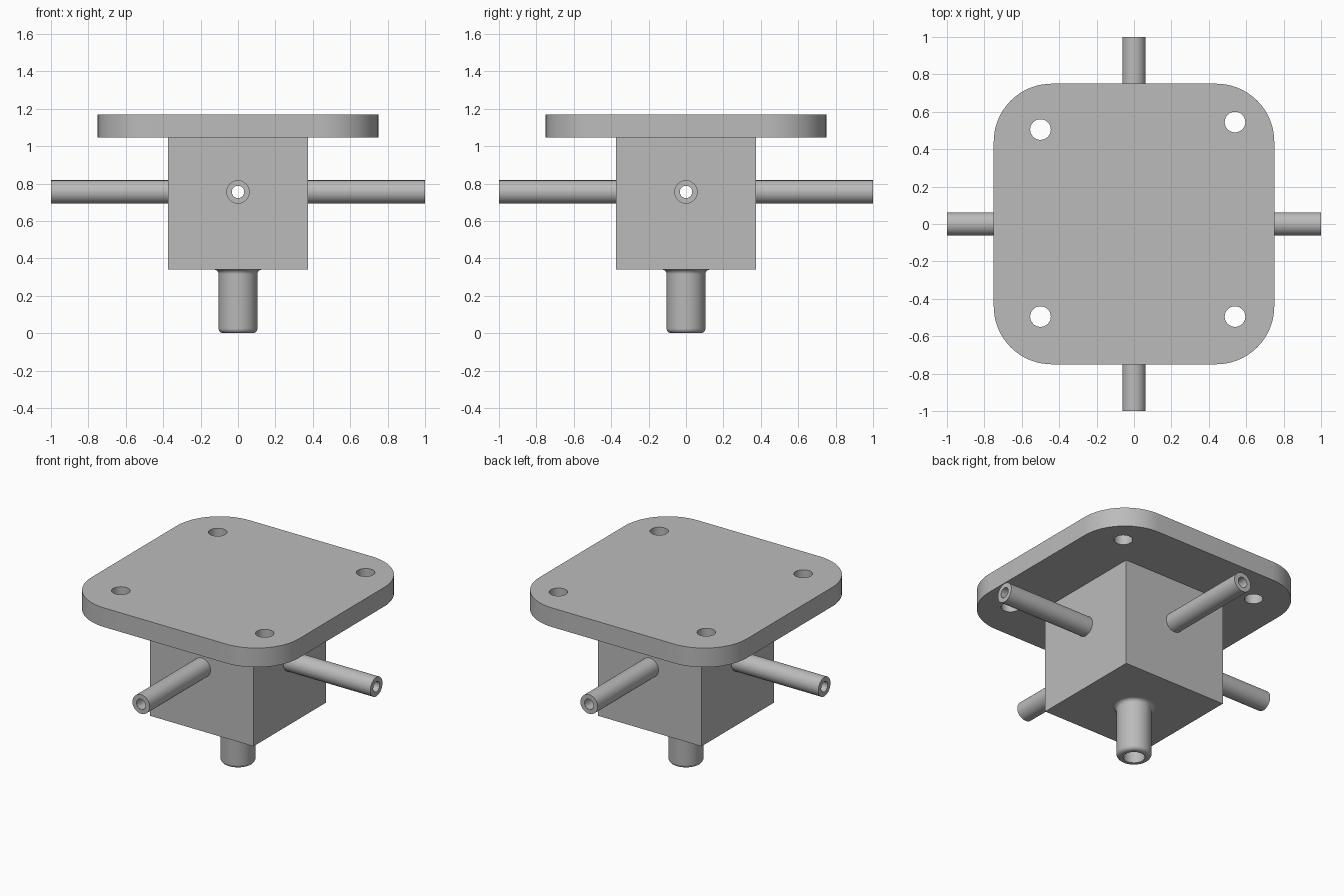
import bpy, bmesh, math
from mathutils import Matrix

old = bpy.data.objects.get("Cube")
if old:
    bpy.data.objects.remove(old, do_unlink=True)

# Single grey material
grey = bpy.data.materials.new("plain_grey")
grey.use_nodes = True
colour = (0.5, 0.5, 0.5, 1)
grey.diffuse_color = colour
grey.node_tree.nodes["Principled BSDF"].inputs["Base Color"].default_value = colour

HALF, BASE, TOP, PLATE_TOP = 0.373, 0.34, 1.045, 1.17
PORT_Z, PORT_R, BORE_R = 0.755, 0.0625, 0.033
STEM_R, STEM_BORE = 0.104, 0.064


def add_object(name, bm):
    bmesh.ops.recalc_face_normals(bm, faces=bm.faces)
    mesh = bpy.data.meshes.new(name)
    bm.to_mesh(mesh)
    bm.free()
    obj = bpy.data.objects.new(name, mesh)
    obj.data.materials.append(grey)
    bpy.context.collection.objects.link(obj)
    return obj


def smooth(obj):
    bpy.ops.object.select_all(action='DESELECT')
    obj.select_set(True)
    bpy.context.view_layer.objects.active = obj
    bpy.ops.object.shade_smooth_by_angle(angle=math.radians(30))


def lathe(name, profile, matrix=Matrix(), steps=64):
    """Spin a closed (radius, height) profile about z."""
    bm = bmesh.new()
    verts = [bm.verts.new((r, 0, z)) for r, z in profile]
    edges = [bm.edges.new((v, verts[i - 1])) for i, v in enumerate(verts)]
    bmesh.ops.spin(bm, geom=verts + edges, cent=(0, 0, 0), axis=(0, 0, 1),
                   angle=math.tau, steps=steps, use_duplicate=False)
    bmesh.ops.remove_doubles(bm, verts=bm.verts, dist=1e-5)
    bm.transform(matrix)
    obj = add_object(name, bm)
    smooth(obj)
    return obj


def arc(cx, cz, r, start, end, n=8):
    angles = [math.radians(start + (end - start) * i / n) for i in range(n + 1)]
    return [(cx + r * math.cos(a), cz + r * math.sin(a)) for a in angles]


def drill(target, radius, depth, matrix):
    bm = bmesh.new()
    bmesh.ops.create_cone(bm, cap_ends=True, segments=64, radius1=radius,
                          radius2=radius, depth=depth, matrix=matrix)
    cutter = add_object("drill_cutter", bm)
    cutter.hide_render = True
    mod = target.modifiers.new("drill", 'BOOLEAN')
    mod.operation, mod.solver, mod.object = 'DIFFERENCE', 'EXACT', cutter
    bpy.ops.object.select_all(action='DESELECT')
    target.select_set(True)
    bpy.context.view_layer.objects.active = target
    bpy.ops.object.modifier_apply(modifier=mod.name)
    bpy.data.objects.remove(cutter, do_unlink=True)


# Body block with crossing bores and a bore up from the stem
bm = bmesh.new()
bmesh.ops.create_cube(bm, size=1, matrix=Matrix.Translation((0, 0, (BASE + TOP) / 2))
                      @ Matrix.Diagonal((2 * HALF, 2 * HALF, TOP - BASE, 1)))
block = add_object("body_block", bm)
centre = Matrix.Translation((0, 0, PORT_Z))
for axis in 'XY':
    drill(block, BORE_R, 1, centre @ Matrix.Rotation(math.pi / 2, 4, axis))
drill(block, STEM_BORE, PORT_Z, Matrix.Translation((0, 0, PORT_Z / 2)))
smooth(block)

# Mounting plate with rounded corners and four bolt holes
bm = bmesh.new()
R, E = 0.31, 0.75
outline = []
for k, (sx, sy) in enumerate([(1, 1), (-1, 1), (-1, -1), (1, -1)]):
    outline += arc(sx * (E - R), sy * (E - R), R, 90 * k, 90 * k + 90, 16)
face = bm.faces.new([bm.verts.new((x, y, TOP)) for x, y in outline])
ext = bmesh.ops.extrude_face_region(bm, geom=[face])
bmesh.ops.translate(bm, vec=(0, 0, PLATE_TOP - TOP),
                    verts=[g for g in ext["geom"] if isinstance(g, bmesh.types.BMVert)])
plate = add_object("mounting_plate", bm)
for x, y in [(-0.5, 0.505), (0.54, 0.545), (-0.5, -0.495), (0.54, -0.495)]:
    drill(plate, 0.055, 0.5, Matrix.Translation((x, y, PLATE_TOP)))
smooth(plate)

# Four hollow side ports
tube = [(BORE_R, HALF), (PORT_R, HALF), (PORT_R, 1), (BORE_R, 1)]
for k, side in enumerate(["left", "back", "right", "front"]):
    turn = Matrix.Rotation(k * math.pi / 2, 4, 'Z') @ Matrix.Rotation(math.pi / 2, 4, 'Y')
    lathe(side + "_port", tube, centre @ turn)

# Hollow stem with a rounded lip and a fillet under the block
F = 0.025
stem = [(STEM_BORE, BASE), (STEM_BORE, 0)]
stem += arc(STEM_R - F, F, F, -90, 0)
stem += arc(STEM_R + F, BASE - F, F, 180, 90)
lathe("bottom_stem", stem)
